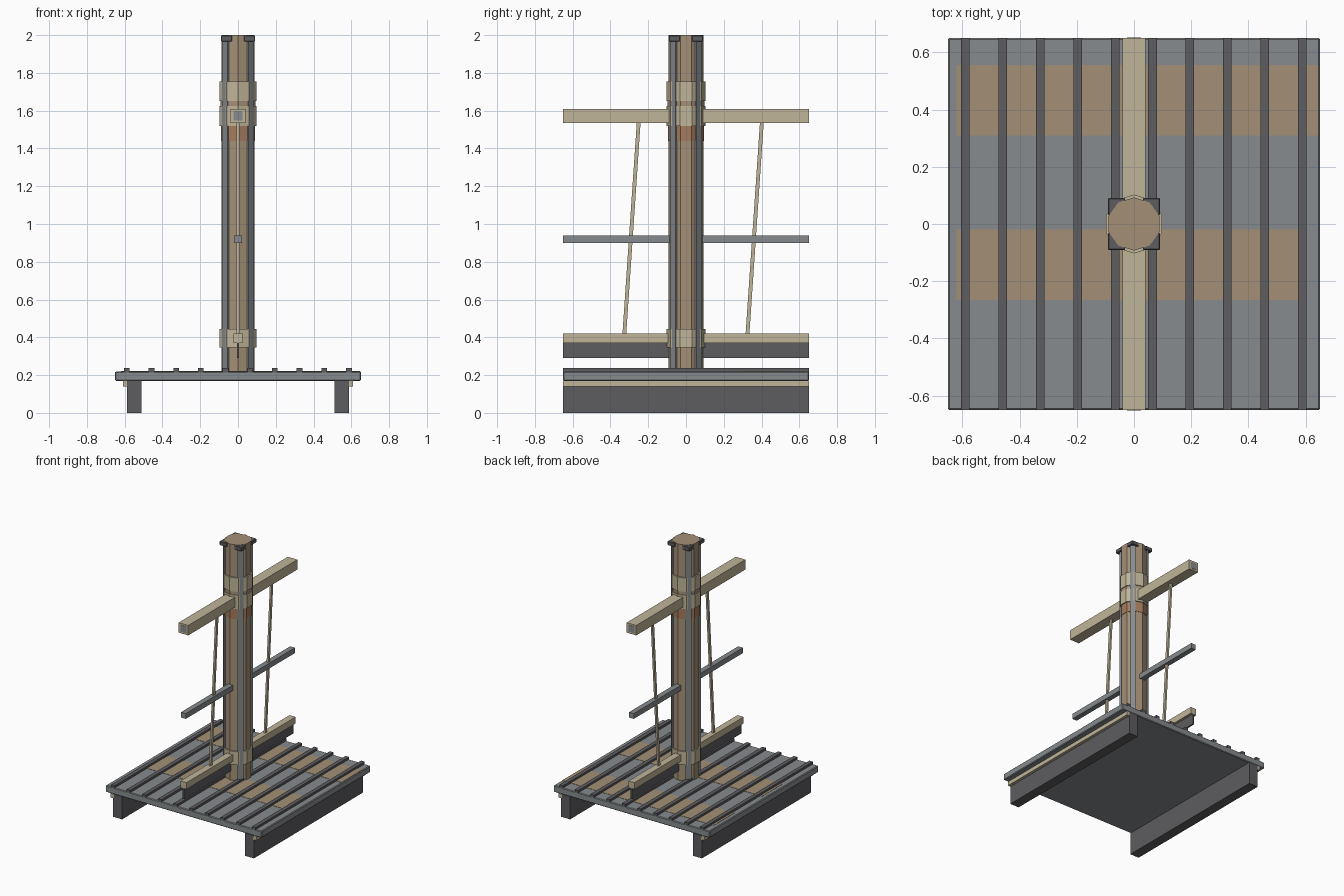
import bpy, math
from mathutils import Vector

if "Cube" in bpy.data.objects:
    bpy.data.objects.remove(bpy.data.objects["Cube"])


def material(name, rgb):
    m = bpy.data.materials.new(name)
    m.diffuse_color = (*rgb, 1)
    m.use_nodes = True
    m.node_tree.nodes["Principled BSDF"].inputs["Base Color"].default_value = m.diffuse_color
    return m


TAN = material("pale_timber", (0.53, 0.46, 0.32))
BROWN = material("weathered_brown", (0.37, 0.28, 0.18))
STEEL = material("steel", (0.24, 0.26, 0.27))
DARK = material("dark_steel", (0.11, 0.11, 0.12))
RUST = material("rust", (0.37, 0.20, 0.11))


def box(name, lo, hi, mat, bevel=0):
    lo, hi = Vector(lo), Vector(hi)
    bpy.ops.mesh.primitive_cube_add(size=1, location=(lo + hi) / 2)
    ob = bpy.context.object
    ob.name = name
    ob.scale = hi - lo
    bpy.ops.object.transform_apply(location=False, rotation=False, scale=True)
    ob.data.materials.append(mat)
    if bevel:
        b = ob.modifiers.new("edge_bevel", 'BEVEL')
        b.width, b.segments = bevel, 1
    return ob


def prism(name, radius, z0, z1, mat):
    # ten-sided upright section
    bpy.ops.mesh.primitive_cylinder_add(vertices=10, radius=radius, depth=z1 - z0,
                                        location=(0, 0, (z0 + z1) / 2))
    ob = bpy.context.object
    ob.name = name
    ob.data.materials.append(mat)
    return ob


# Platform deck with worn patches and raised ribs
box("deck", (-0.65, -0.65, 0.17), (0.65, 0.65, 0.22), STEEL, 0.005)
box("rear_worn_patch", (-0.62, 0.31, 0.21), (0.645, 0.555, 0.222), BROWN)
box("front_worn_patch", (-0.62, -0.265, 0.21), (0.585, -0.02, 0.222), BROWN)
for i in range(10):
    x = -0.589 + i * 0.1307
    box(f"deck_rib_{i + 1}", (x - 0.015, -0.65, 0.215), (x + 0.015, 0.65, 0.237), DARK)

# Skids and their edge strips
for side, s in (("left", -1), ("right", 1)):
    box(f"{side}_skid", (s * 0.55 - 0.038, -0.65, 0), (s * 0.55 + 0.038, 0.65, 0.172), DARK)
    box(f"{side}_skid_strip", (s * 0.595 - 0.015, -0.65, 0.14),
        (s * 0.595 + 0.015, 0.65, 0.172), TAN)

# Central post, straps and rust collars
prism("post", 0.093, 0.21, 2.0, BROWN)
prism("lower_strap", 0.103, 0.345, 0.445, TAN)
prism("beam_strap", 0.103, 1.52, 1.625, TAN)
prism("upper_strap", 0.103, 1.65, 1.755, TAN)
prism("rust_collar", 0.096, 1.44, 1.52, RUST)
prism("strap_spacer", 0.097, 1.625, 1.65, BROWN)

# Steel corner strips and cap blocks on the four diagonals
for i in range(4):
    a = math.radians(45 + 90 * i)
    c, s = math.cos(a), math.sin(a)
    strip = box(f"corner_strip_{i + 1}", (-0.01, -0.02, 0.22), (0.01, 0.02, 1.97), STEEL)
    strip.location.x, strip.location.y = 0.09 * c, 0.09 * s
    strip.rotation_euler.z = a
    block = box(f"cap_block_{i + 1}", (-0.03, -0.03, 1.967), (0.03, 0.03, 1.997), DARK, 0.003)
    block.location.x = math.copysign(0.061, c)
    block.location.y = math.copysign(0.061, s)

# Cross beams and rails
box("upper_beam", (-0.04, -0.65, 1.535), (0.04, 0.65, 1.61), TAN)
for end, s in (("front", -1), ("rear", 1)):
    box(f"{end}_beam_end_plate", (-0.025, s * 0.648 - 0.004, 1.548),
        (0.025, s * 0.648 + 0.004, 1.598), STEEL)
box("middle_rail", (-0.02, -0.65, 0.90), (0.02, 0.65, 0.94), STEEL)
box("lower_beam", (-0.025, -0.65, 0.37), (0.025, 0.65, 0.42), TAN)
box("lower_fin", (-0.006, -0.65, 0.29), (0.006, 0.65, 0.372), DARK)

# Leaning braces between the beams
for end, y0, y1 in (("front", -0.327, -0.25), ("rear", 0.325, 0.402)):
    p, q = Vector((0, y0, 0.41)), Vector((0, y1, 1.545))
    h = (q - p).length / 2
    brace = box(f"{end}_brace", (-0.007, -0.01, -h), (0.007, 0.01, h), TAN)
    brace.location = (p + q) / 2
    brace.rotation_euler.x = -math.atan2(y1 - y0, q.z - p.z)
